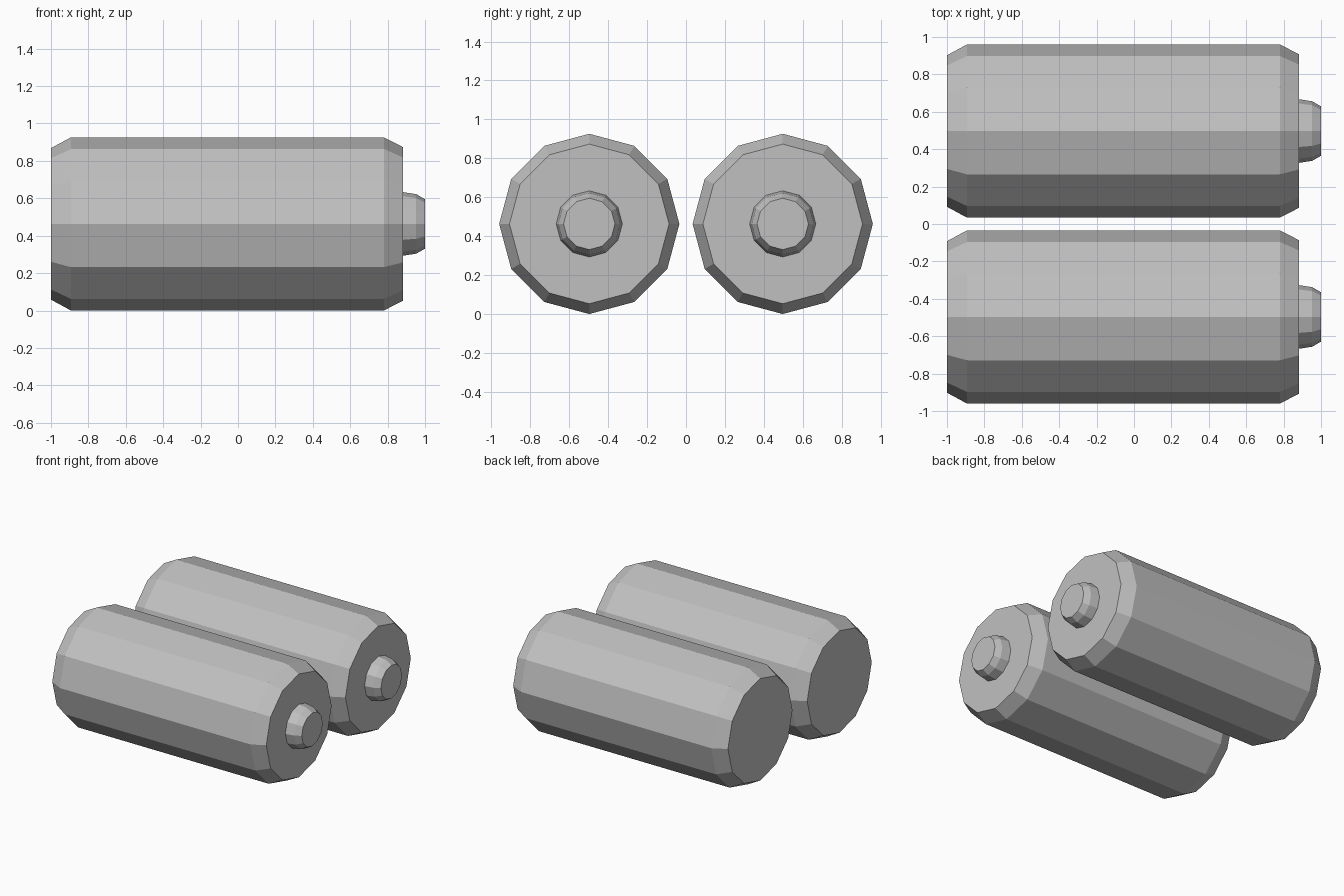
import bpy, bmesh
from math import sin, cos, tau

cube = bpy.data.objects.get("Cube")
if cube:
    bpy.data.objects.remove(cube, do_unlink=True)

# Single plain grey
grey = bpy.data.materials.new("plain grey")
grey.use_nodes = True
color = (0.53, 0.53, 0.53, 1)
grey.diffuse_color = color
grey.node_tree.nodes["Principled BSDF"].inputs["Base Color"].default_value = color

SIDES = 12
RADIUS = 0.463


def lathe_x(name, profile, y):
    """Closed solid turned about the x axis from (x, radius) pairs."""
    bm = bmesh.new()
    rings = [[bm.verts.new((x, r * cos(tau * i / SIDES), r * sin(tau * i / SIDES)))
              for i in range(SIDES)] for x, r in profile]
    for a, b in zip(rings, rings[1:]):
        for i in range(SIDES):
            j = (i + 1) % SIDES
            bm.faces.new((a[i], a[j], b[j], b[i]))
    bm.faces.new(rings[0])
    bm.faces.new(rings[-1])
    bmesh.ops.recalc_face_normals(bm, faces=bm.faces)
    mesh = bpy.data.meshes.new(name)
    bm.to_mesh(mesh)
    bm.free()
    mesh.materials.append(grey)
    obj = bpy.data.objects.new(name, mesh)
    obj.location = (0, y, RADIUS)
    bpy.context.collection.objects.link(obj)


# Two identical cells side by side: chamfered body and end terminal
body = [(-1, 0.405), (-0.893, RADIUS), (0.78, RADIUS), (0.883, 0.41)]
terminal = [(0.87, 0.17), (0.883, 0.17), (0.953, 0.159), (1, 0.132)]
for side, y in (("front", -0.497), ("back", 0.497)):
    lathe_x(side + "_cell_body", body, y)
    lathe_x(side + "_cell_terminal", terminal, y)
